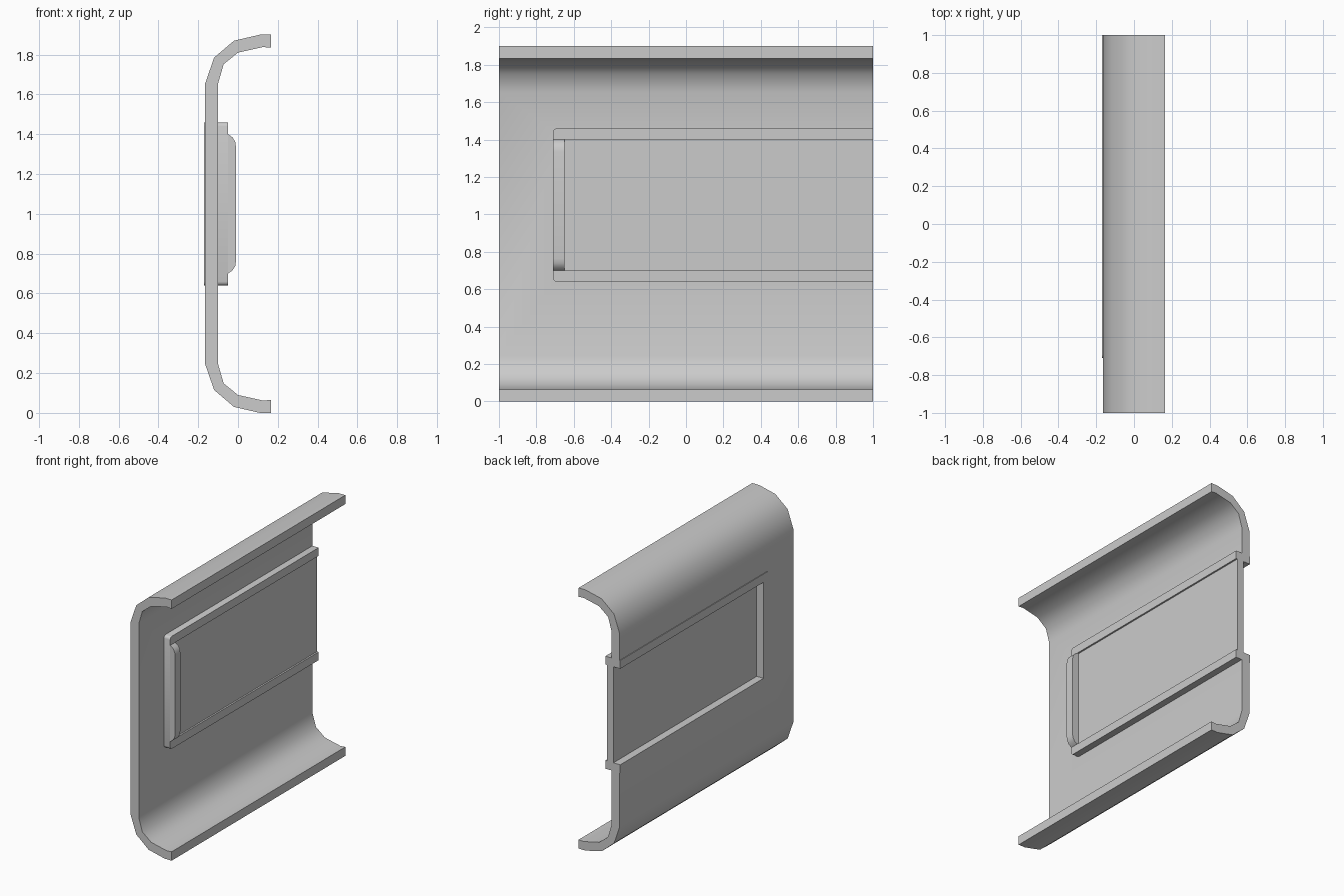
import bpy, bmesh, math

if "Cube" in bpy.data.objects:
    bpy.data.objects.remove(bpy.data.objects["Cube"])


def prism(name, pts, axis, lo, hi):
    """Extrude a closed 2D outline along x (pts are y,z) or y (pts are x,z)."""
    bm = bmesh.new()
    place = (lambda a, b: (lo, a, b)) if axis == 'x' else (lambda a, b: (a, lo, b))
    face = bm.faces.new([bm.verts.new(place(a, b)) for a, b in pts])
    out = bmesh.ops.extrude_face_region(bm, geom=[face])
    verts = [v for v in out['geom'] if isinstance(v, bmesh.types.BMVert)]
    d = hi - lo
    bmesh.ops.translate(bm, verts=verts, vec=(d, 0, 0) if axis == 'x' else (0, d, 0))
    bmesh.ops.recalc_face_normals(bm, faces=bm.faces)
    me = bpy.data.meshes.new(name)
    bm.to_mesh(me)
    bm.free()
    ob = bpy.data.objects.new(name, me)
    bpy.context.collection.objects.link(ob)
    return ob


def activate(ob):
    bpy.ops.object.select_all(action='DESELECT')
    ob.select_set(True)
    bpy.context.view_layer.objects.active = ob


def mirrored(half, height):
    """Complete an outline whose upper half is given, about z = height / 2."""
    return half + [(a, height - b) for a, b in reversed(half)]


def rect(a0, a1, b0, b1):
    return [(a0, b0), (a1, b0), (a1, b1), (a0, b1)]


# Curved channel wall
outer = mirrored([(.165, 1.9), (.11, 1.9), (-.02, 1.87), (-.12, 1.785), (-.165, 1.655)], 1.9)
inner = mirrored([(.165, 1.835), (.125, 1.838), (0, 1.81), (-.072, 1.752), (-.1, 1.655)], 1.9)
wall = prism("channel_wall", outer + inner[::-1], 'y', -1, 1)

# Slot through the wall, hidden inside the frame
cutter = prism("slot_cutter", rect(-.68, 1.2, .67, 1.43), 'x', -.4, .0)
cutter.hide_render = True
mod = wall.modifiers.new("slot", 'BOOLEAN')
mod.operation, mod.object, mod.solver = 'DIFFERENCE', cutter, 'EXACT'
activate(wall)
bpy.ops.object.modifier_apply(modifier=mod.name)
bpy.data.objects.remove(cutter)

# U-shaped frame with small rounded corners at the closed end
r = .02
corner = [(-.71 + r - r * math.sin(t * math.pi / 6), 1.46 - r + r * math.cos(t * math.pi / 6))
          for t in range(4)]
frame_out = mirrored([(1, 1.46)] + corner, 2.1)
frame_in = [(1, .70), (-.65, .70), (-.65, 1.40), (1, 1.40)]
frame = prism("slot_frame", frame_out + frame_in, 'x', -.17, -.05)

# Raised bar with rounded ends at the closed end of the frame
bar = prism("end_bar", mirrored([(-.05, 1.40), (-.028, 1.385), (-.014, 1.362), (-.01, 1.335)], 2.1),
            'y', -.71, -.65)

# Recessed sliding panel
panel = prism("sliding_panel", rect(-.65, 1, .70, 1.40), 'x', -.115, -.062)

for ob in (wall, frame, bar):
    activate(ob)
    bpy.ops.object.shade_smooth_by_angle(angle=math.radians(40))
